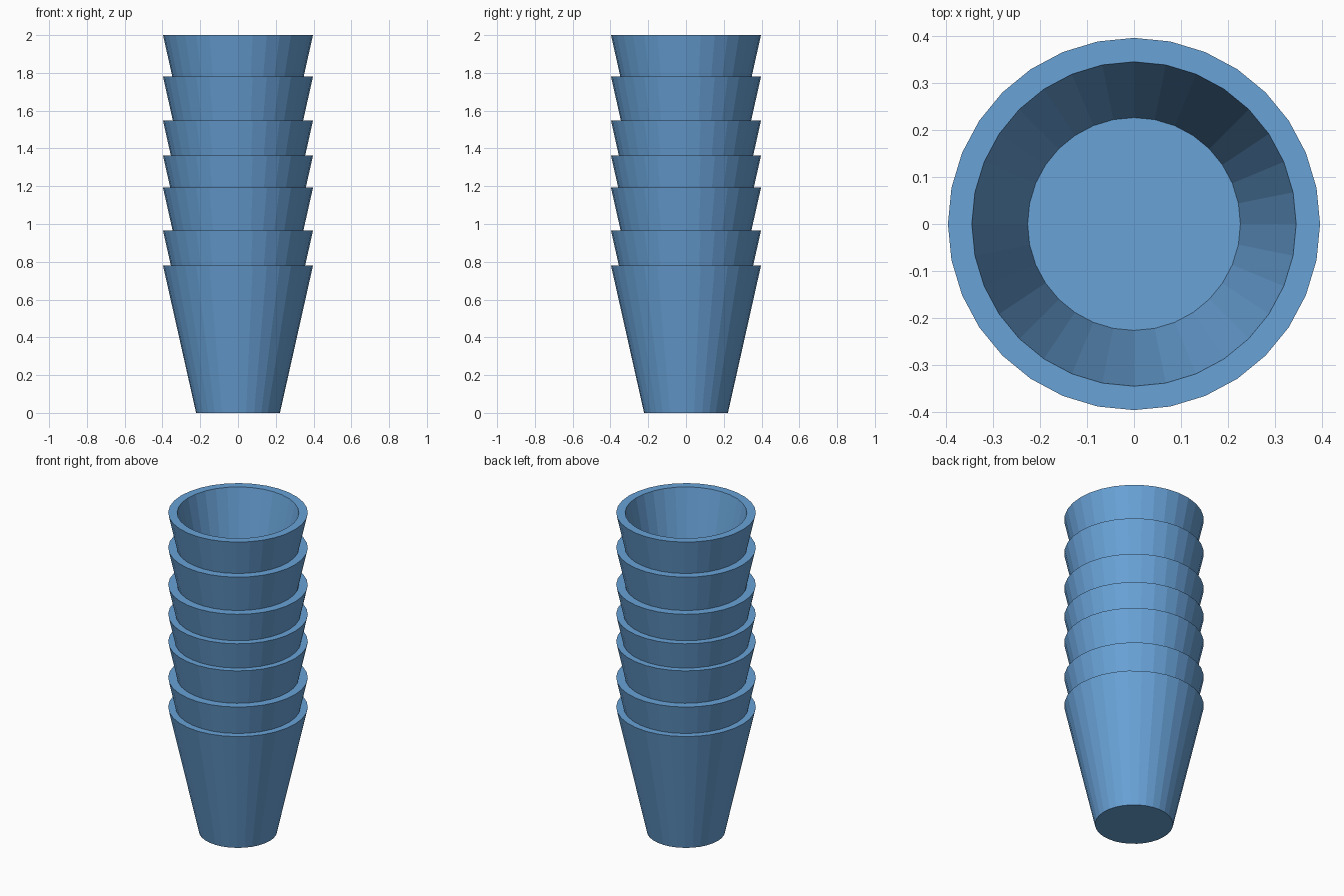
import bpy, bmesh
from math import sin, cos, pi

if "Cube" in bpy.data.objects:
    bpy.data.objects.remove(bpy.data.objects["Cube"])

SIDES = 32
HEIGHT = 0.78
# Cup cross-section: outer base, outer rim, inner rim, inner floor (radius, height)
PROFILE = [(0.222, 0.0), (0.397, HEIGHT), (0.346, HEIGHT), (0.227, 0.2)]
RIM_HEIGHTS = [0.78, 0.965, 1.192, 1.362, 1.547, 1.78, 2.0]


def cup_mesh():
    bm = bmesh.new()
    rings = [[bm.verts.new((r * cos(2 * pi * i / SIDES), r * sin(2 * pi * i / SIDES), z))
              for i in range(SIDES)] for r, z in PROFILE]
    # Outer wall, rim and inner wall
    for a, b in zip(rings, rings[1:]):
        for i in range(SIDES):
            j = (i + 1) % SIDES
            bm.faces.new((a[i], a[j], b[j], b[i]))
    # Underside and inner floor
    bm.faces.new(rings[0][::-1])
    bm.faces.new(rings[-1])
    bmesh.ops.recalc_face_normals(bm, faces=bm.faces)
    mesh = bpy.data.meshes.new("cup")
    bm.to_mesh(mesh)
    bm.free()
    return mesh


# Blue material shared by all cups
blue = bpy.data.materials.new("blue")
blue.diffuse_color = (0.14, 0.36, 0.68, 1)
blue.use_nodes = True
blue.node_tree.nodes["Principled BSDF"].inputs["Base Color"].default_value = blue.diffuse_color
mesh = cup_mesh()
mesh.materials.append(blue)

# Stack of nested cups
for n, rim in enumerate(RIM_HEIGHTS, 1):
    cup = bpy.data.objects.new(f"cup_{n}", mesh)
    cup.location.z = rim - HEIGHT
    bpy.context.collection.objects.link(cup)
